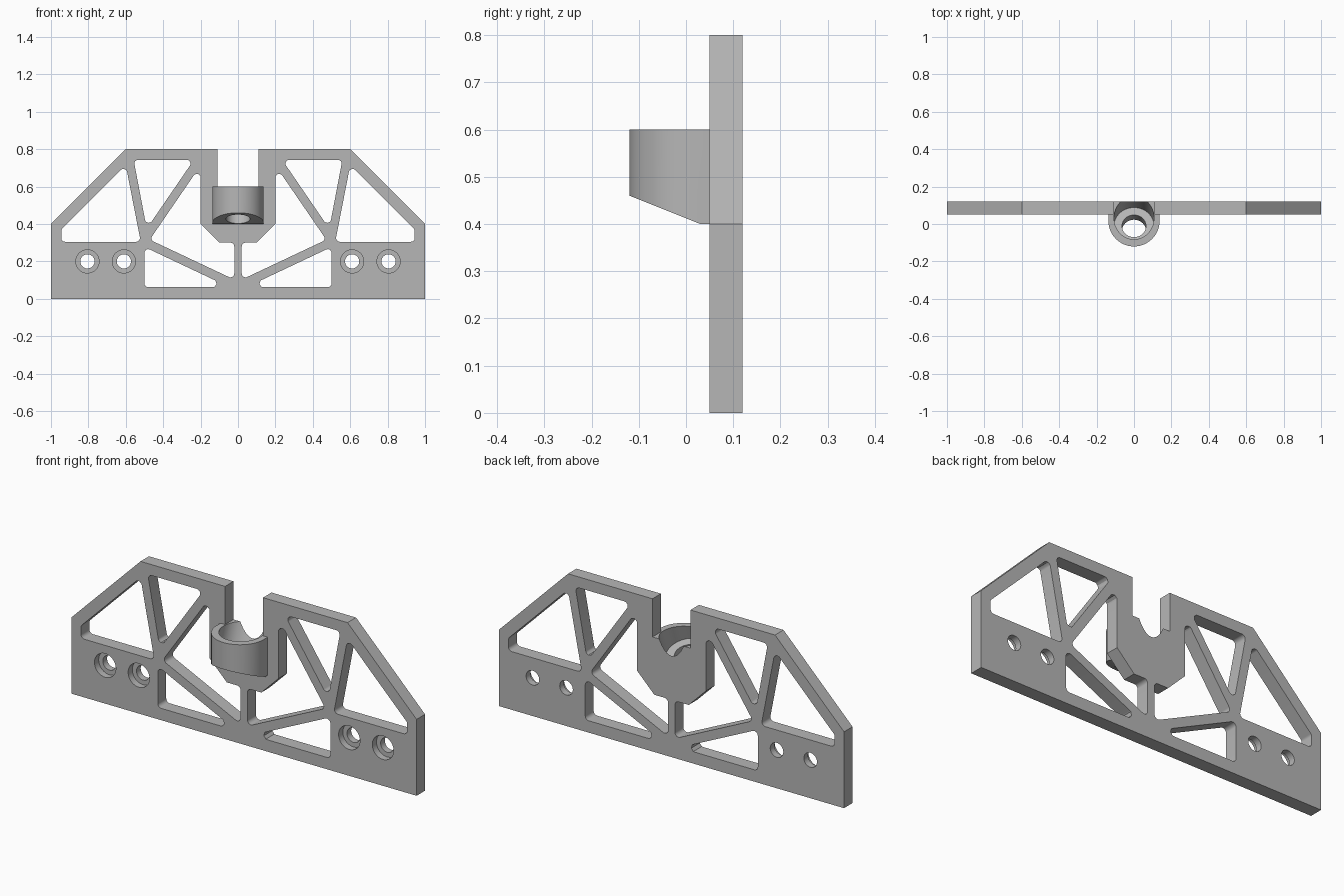
import bpy, bmesh, math
from mathutils import Vector, Matrix

cube = bpy.data.objects.get("Cube")
if cube:
    bpy.data.objects.remove(cube, do_unlink=True)

FRONT, BACK = 0.05, 0.12
FILLET = 0.02

grey = bpy.data.materials.new("plain grey")
grey.use_nodes = True
colour = (0.47, 0.47, 0.47, 1)
grey.diffuse_color = colour
grey.node_tree.nodes["Principled BSDF"].inputs["Base Color"].default_value = colour


def make_object(name, bm):
    bmesh.ops.recalc_face_normals(bm, faces=bm.faces)
    mesh = bpy.data.meshes.new(name)
    bm.to_mesh(mesh)
    bm.free()
    mesh.materials.append(grey)
    ob = bpy.data.objects.new(name, mesh)
    bpy.context.collection.objects.link(ob)
    return ob


def rounded(points, sharp=(), steps=6):
    """Fillet every corner of a closed outline except the sharp ones."""
    pts = [Vector(p) for p in points]
    out = []
    for i, p in enumerate(pts):
        if i in sharp:
            out.append(p)
            continue
        a = (pts[i - 1] - p).normalized()
        b = (pts[(i + 1) % len(pts)] - p).normalized()
        half = a.angle(b) / 2
        reach = FILLET / math.tan(half)
        centre = p + (a + b).normalized() * FILLET / math.sin(half)
        start, end = p + a * reach - centre, p + b * reach - centre
        out += [centre + start.lerp(end, k / steps).normalized() * FILLET
                for k in range(steps + 1)]
    return out


def circle(x, z, r, n=32):
    return [(x + r * math.cos(2 * math.pi * k / n), z + r * math.sin(2 * math.pi * k / n))
            for k in range(n)]


def cylinder(name, start, direction, radius, length):
    direction = Vector(direction).normalized()
    bm = bmesh.new()
    turn = direction.to_track_quat("Z", "Y").to_matrix().to_4x4()
    bmesh.ops.create_cone(bm, cap_ends=True, segments=48, radius1=radius, radius2=radius,
                          depth=length,
                          matrix=Matrix.Translation(Vector(start) + direction * length / 2) @ turn)
    ob = make_object(name, bm)
    ob.hide_render = True
    return ob


def combine(target, tool, operation):
    mod = target.modifiers.new(tool.name, "BOOLEAN")
    mod.operation, mod.object, mod.solver = operation, tool, "EXACT"
    bpy.context.view_layer.objects.active = target
    bpy.ops.object.modifier_apply(modifier=mod.name)
    bpy.data.objects.remove(tool, do_unlink=True)


# Plate outline with its central notch
half = [(1, 0), (1, 0.4), (0.6, 0.8), (0.11, 0.8), (0.11, 0.6)]
outline = half + [(-x, z) for x, z in reversed(half)]

# Openings between the struts, on one side
openings = [
    rounded([(0.945, 0.305), (0.945, 0.37), (0.60, 0.715), (0.52, 0.305)]),
    rounded([(0.558, 0.743), (0.236, 0.743), (0.488, 0.375)]),
    rounded([(0.2, 0.713), (0.2, 0.4), (0.1, 0.3), (0.02, 0.3), (0.02, 0.103),
             (0.472, 0.316)], sharp=(1, 2)),
    rounded([(0.5, 0.277), (0.5, 0.062), (0.045, 0.062)]),
]
screws = (0.61, 0.805)
openings += [circle(x, 0.2, 0.038) for x in screws]

loops = [outline]
for loop in openings:
    loops += [loop, [(-x, z) for x, z in loop]]

# Fill the pierced outline and thicken it
bm = bmesh.new()
for loop in loops:
    verts = [bm.verts.new((x, FRONT, z)) for x, z in loop]
    for i, v in enumerate(verts):
        bm.edges.new((verts[i - 1], v))
bmesh.ops.triangle_fill(bm, edges=bm.edges[:], use_beauty=True, use_dissolve=False)
extruded = bmesh.ops.extrude_face_region(bm, geom=bm.faces[:])["geom"]
bmesh.ops.translate(bm, vec=(0, BACK - FRONT, 0),
                    verts=[g for g in extruded if isinstance(g, bmesh.types.BMVert)])
plate = make_object("bracket_plate", bm)

# Round-nosed socket with a sloping underside
R, CY = 0.137, 0.017
nose = [(R * math.cos(a), CY - R * math.sin(a))
        for a in (math.pi * k / 32 for k in range(33))]
nose += [(-R, FRONT + 0.02), (R, FRONT + 0.02)]
bm = bmesh.new()
base = bm.faces.new([bm.verts.new((x, y, 0.4)) for x, y in nose])
top = bmesh.ops.extrude_face_region(bm, geom=[base])["geom"]
bmesh.ops.translate(bm, vec=(0, 0, 0.2),
                    verts=[g for g in top if isinstance(g, bmesh.types.BMVert)])
cut = bmesh.ops.bisect_plane(bm, geom=bm.verts[:] + bm.edges[:] + bm.faces[:],
                             plane_co=(0, 0.03, 0.4), plane_no=(0, -0.4, -1),
                             clear_outer=True)
bmesh.ops.holes_fill(bm, edges=[e for e in bm.edges if e.is_boundary])
combine(plate, make_object("socket", bm), "UNION")

# Tilted bore and its smaller outlet
axis = (0, 0.4, 1)
combine(plate, cylinder("socket_bore", (0, -0.011, 0.49), axis, 0.107, 0.4), "DIFFERENCE")
combine(plate, cylinder("socket_outlet", (0, -0.067, 0.35), axis, 0.064, 0.25), "DIFFERENCE")

# Screw head recesses on the front
for side in (-1, 1):
    for x in screws:
        combine(plate, cylinder("screw_recess", (side * x, FRONT - 0.03, 0.2), (0, 1, 0),
                                0.062, 0.065), "DIFFERENCE")

# Smooth the curved walls, keep the edges crisp
bpy.ops.object.select_all(action="DESELECT")
plate.select_set(True)
bpy.context.view_layer.objects.active = plate
bpy.ops.object.shade_smooth_by_angle(angle=math.radians(30))
